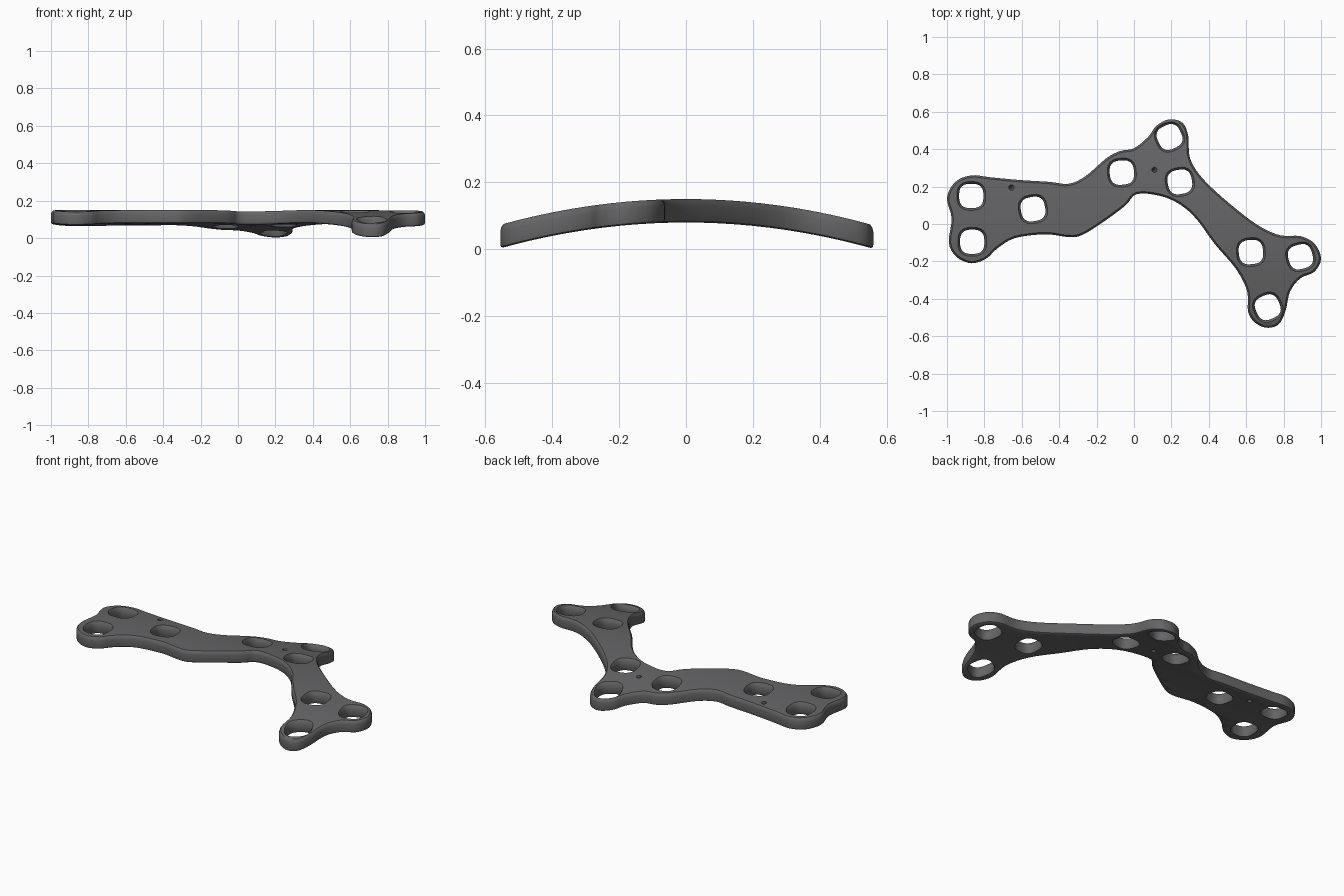
import bpy, bmesh, math
from mathutils import Vector

if "Cube" in bpy.data.objects:
    bpy.data.objects.remove(bpy.data.objects["Cube"])

# Plate outline, clockwise from the left end
OUTLINE = [(-1, .14), (-.955, .225), (-.87, .26), (-.77, .25), (-.61, .235), (-.45, .225),
           (-.35, .215), (-.26, .255), (-.15, .35), (-.075, .39), (0, .405), (.075, .465),
           (.12, .525), (.19, .56), (.26, .54), (.29, .47), (.3, .35), (.37, .24),
           (.51, .11), (.66, -.005), (.78, -.06), (.89, -.065), (.965, -.105), (1, -.185),
           (.965, -.255), (.89, -.29), (.835, -.36), (.81, -.465), (.775, -.535), (.715, -.555),
           (.65, -.53), (.61, -.47), (.605, -.36), (.545, -.24), (.43, -.105), (.335, .025),
           (.245, .105), (.14, .15), (.015, .16), (-.05, .095), (-.18, 0), (-.28, -.06),
           (-.35, -.07), (-.475, -.055), (-.635, -.075), (-.73, -.13), (-.79, -.185),
           (-.87, -.21), (-.95, -.175), (-.99, -.1), (-.975, .03)]
# Screw holes: x, y, turn in degrees
HOLES = [(-.87, .15, 0), (-.865, -.095, 0), (-.54, .08, 10), (-.065, .275, 5), (.19, .465, 25),
         (.245, .225, 10), (.625, -.15, 5), (.89, -.175, 15), (.715, -.445, 25)]
PINHOLES = [(.095, .275), (-.67, .18)]
THICK, TOP, BEND = .07, .15, .25


def smooth_loop(points, steps=4):
    """Closed Catmull-Rom curve through the points."""
    p = [Vector(q) for q in points]
    n, out = len(p), []
    for i in range(n):
        a, b, c, d = p[i - 1], p[i], p[(i + 1) % n], p[(i + 2) % n]
        for k in range(steps):
            t = k / steps
            out.append(.5 * (2 * b + (c - a) * t + (2 * a - 5 * b + 4 * c - d) * t * t
                             + (3 * b - a - 3 * c + d) * t ** 3))
    return out


def rounded_square(x, y, radius, turn, power, count):
    """Counter-clockwise superellipse loop."""
    out = []
    for i in range(count):
        a = 2 * math.pi * i / count
        c, s = math.cos(a), math.sin(a)
        r = radius / (abs(c) ** power + abs(s) ** power) ** (1 / power)
        a += math.radians(turn)
        out.append(Vector((x + r * math.cos(a), y + r * math.sin(a))))
    return out


bm = bmesh.new()
cap_edges = {0: [], 1: []}


def add_wall(loop, levels, lean=0):
    """Stack offset copies of a loop and bridge them; keep the end rings for the caps."""
    n, rings = len(loop), []
    normals = []
    for i in range(n):
        t = (loop[(i + 1) % n] - loop[i - 1]).normalized()
        normals.append(Vector((t.y, -t.x)))
    for offset, z in levels:
        shift = lean * (z / THICK + .5)
        rings.append([bm.verts.new((p.x + q.x * offset + shift, p.y + q.y * offset + shift, z))
                      for p, q in zip(loop, normals)])
    for low, high in zip(rings, rings[1:]):
        for i in range(n):
            j = (i + 1) % n
            bm.faces.new((low[i], low[j], high[j], high[i]))
    for key, ring in ((0, rings[0]), (1, rings[-1])):
        cap_edges[key] += [bm.edges.get((ring[i - 1], ring[i])) for i in range(n)]


# Rounded outer rim
add_wall(smooth_loop(OUTLINE[::-1]),
         [(-.008, -THICK), (-.002, -.066), (0, -.058), (0, -.02), (-.003, -.008), (-.01, 0)])
# Rounded-square holes that open out at the top
for x, y, turn in HOLES:
    add_wall(rounded_square(x, y, .065, turn, 2.8, 32),
             [(.004, -THICK), (0, -.062), (0, -.03), (.004, -.012), (.012, 0)])
# Slanted pinholes
for x, y in PINHOLES:
    add_wall(rounded_square(x, y, .014, 0, 2, 12), [(0, -THICK), (0, 0)], lean=.03)

# Top and bottom skins
for key in (0, 1):
    bmesh.ops.triangle_fill(bm, edges=cap_edges[key], use_beauty=True,
                            normal=(0, 0, 1 if key else -1))

# Cut into strips across the plate, then arch it
for i in range(-11, 12):
    bmesh.ops.bisect_plane(bm, geom=bm.verts[:] + bm.edges[:] + bm.faces[:], dist=1e-5,
                           plane_co=(0, i * .05, 0), plane_no=(0, 1, 0))
for v in bm.verts:
    v.co.z += TOP - BEND * v.co.y ** 2
bmesh.ops.triangulate(bm, faces=[f for f in bm.faces if len(f.verts) > 4])
bmesh.ops.recalc_face_normals(bm, faces=bm.faces[:])

mesh = bpy.data.meshes.new("curved_plate")
bm.to_mesh(mesh)
bm.free()
plate = bpy.data.objects.new("curved_plate", mesh)
bpy.context.collection.objects.link(plate)

grey = bpy.data.materials.new("dark_grey")
grey.diffuse_color = (.13, .13, .135, 1)
grey.use_nodes = True
grey.node_tree.nodes["Principled BSDF"].inputs["Base Color"].default_value = grey.diffuse_color
mesh.materials.append(grey)

bpy.context.view_layer.objects.active = plate
plate.select_set(True)
bpy.ops.object.shade_smooth_by_angle(angle=math.radians(40))
